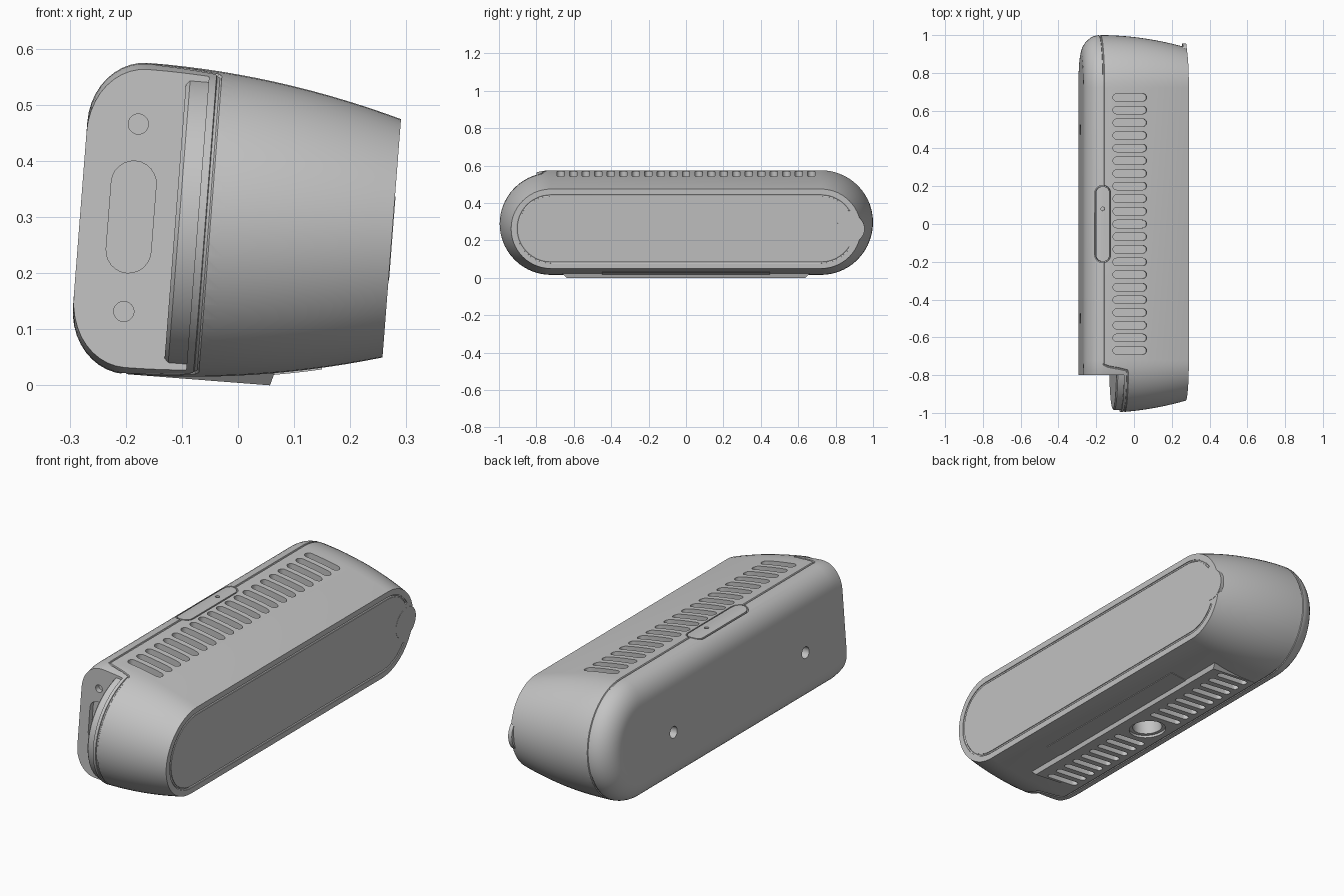
import bpy, bmesh, math
from mathutils import Matrix

cube = bpy.data.objects.get("Cube")
if cube:
    bpy.data.objects.remove(cube, do_unlink=True)

grey = bpy.data.materials.new("light grey plastic")
grey.use_nodes = True
grey.diffuse_color = (0.55, 0.55, 0.55, 1)
grey.node_tree.nodes["Principled BSDF"].inputs["Base Color"].default_value = (0.55, 0.55, 0.55, 1)

# Local frame: x runs forward out of the front plate, z up; tilted into place at the end
TILT = Matrix.Translation((0.274, 0, 0.262)) @ Matrix.Rotation(math.radians(4.44), 4, "Y")
HALF = 0.722      # distance from the middle to each rounded end's centre
SEAM = -0.457     # widest section
BACK = -0.557


def radius(s):
    """Body half height at depth s."""
    if s >= SEAM:
        return 0.278 - 0.065 * ((s - SEAM) / SEAM) ** 2
    k = min(1, (SEAM - s) / (SEAM - BACK))
    return 0.165 + 0.113 * math.sqrt(1 - k * k)


def stadium(c, r, n=28):
    """Outline in y and z, starting at the +y tip."""
    arc = [-math.pi / 2 + math.pi * i / n for i in range(n + 1)]
    right = [(c + r * math.cos(a), r * math.sin(a)) for a in arc]
    left = [(-y, -z) for y, z in right]
    pts = right + left
    return pts[n // 2:] + pts[:n // 2]


def loft(bm, profile, c, place=Matrix(), n=28):
    """Capped loft of stadium rings given as (depth, radius)."""
    new = []
    rings = []
    for s, r in profile:
        ring = [bm.verts.new(place @ Matrix.Translation((s, y, z)).translation)
                for y, z in stadium(c, r, n)]
        rings.append(ring)
        new += ring
    for a, b in zip(rings, rings[1:]):
        for i in range(len(a)):
            j = (i + 1) % len(a)
            bm.faces.new((a[i], a[j], b[j], b[i]))
    bm.faces.new(rings[0])
    bm.faces.new(rings[-1])
    bmesh.ops.remove_doubles(bm, verts=new, dist=1e-5)


def box(bm, x, y, z):
    m = Matrix.Translation([(a + b) / 2 for a, b in (x, y, z)])
    m = m @ Matrix.Diagonal([b - a for a, b in (x, y, z)] + [1])
    return bmesh.ops.create_cube(bm, size=1, matrix=m)["verts"]


def to_object(name, bm):
    bmesh.ops.recalc_face_normals(bm, faces=bm.faces)
    me = bpy.data.meshes.new(name)
    bm.to_mesh(me)
    bm.free()
    ob = bpy.data.objects.new(name, me)
    bpy.context.collection.objects.link(ob)
    return ob


def evaluated_mesh(ob):
    bpy.context.view_layer.update()
    return bpy.data.meshes.new_from_object(ob.evaluated_get(bpy.context.evaluated_depsgraph_get()))


def carve(ob, cutter, op="DIFFERENCE", keep=False):
    mod = ob.modifiers.new("carve", "BOOLEAN")
    mod.operation, mod.solver, mod.object = op, "EXACT", cutter
    me = evaluated_mesh(ob)
    ob.modifiers.clear()
    ob.data = me
    cutter.hide_render = True
    if not keep:
        bpy.data.objects.remove(cutter, do_unlink=True)


def tube(points, thick, closed):
    """Round groove cutter along a path."""
    cu = bpy.data.curves.new("groove", "CURVE")
    cu.dimensions = "3D"
    cu.bevel_depth, cu.bevel_resolution, cu.use_fill_caps = thick, 1, True
    sp = cu.splines.new("POLY")
    sp.points.add(len(points) - 1)
    for p, co in zip(sp.points, points):
        p.co = (*co, 1)
    sp.use_cyclic_u = closed
    ob = bpy.data.objects.new("groove", cu)
    bpy.context.collection.objects.link(ob)
    bm = bmesh.new()
    bm.from_mesh(evaluated_mesh(ob))
    bmesh.ops.remove_doubles(bm, verts=bm.verts, dist=1e-6)
    bpy.data.objects.remove(ob, do_unlink=True)
    return to_object("groove_cutter", bm)


def shell(name, grow=0.0):
    depths = [BACK + (SEAM - BACK) * (1 - math.cos(math.pi / 2 * i / 10)) for i in range(10)]
    depths += [SEAM * (1 - i / 14) for i in range(15)]
    bm = bmesh.new()
    loft(bm, [(s, radius(s) + grow) for s in depths], HALF)
    return to_object(name, bm)


def upright(s, y):
    """Extrude along z, long axis along x."""
    return Matrix(((0, 1, 0, s), (0, 0, 1, y), (1, 0, 0, 0), (0, 0, 0, 1)))


def sideways(s, z):
    """Extrude along y, long axis along z."""
    return Matrix(((0, 0, 1, s), (1, 0, 0, 0), (0, 1, 0, z), (0, 0, 0, 1)))


def along_y(s):
    """Extrude along z, long axis along y."""
    return Matrix(((0, 0, 1, s), (0, 1, 0, 0), (-1, 0, 0, 0), (0, 0, 0, 1)))


body = shell("body")

# Step at the connector end
bm = bmesh.new()
box(bm, (-0.8, -0.347), (-1.2, -0.8), (-0.5, 0.5))
carve(body, to_object("step_cutter", bm))

# Seam line that jogs forward around the connector step
path = []
for y, z in stadium(HALF, 1.0, 80):
    side = HALF if y > 0 else -HALF
    r = radius(SEAM)
    y = side + (y - side) * r
    k = max(0, min(1, (-0.745 - y) / 0.035))
    s = SEAM + (0.128 * k * k * (3 - 2 * k))
    path.append((s, side + (y - side) * radius(s) / r, z * radius(s)))
carve(body, tube(path, 0.005, True))

# Groove around the front plate, open at the tab
path = [(0, y, z) for y, z in stadium(HALF, 0.18) if not (y > HALF and abs(z) < 0.085)]
carve(body, tube(path, 0.006, False))

# Top vents, button recess, rear screw holes and connector recesses
bm = bmesh.new()
for i in range(-10, 11):
    loft(bm, [(0.235, 0.02), (0.33, 0.02)], 0.07, upright(-0.318, i * 0.067), 8)
loft(bm, [(-0.33, 0.042), (-0.235, 0.042)], 0.163, along_y(-0.462), 12)
for y in (-0.5, 0.5):
    loft(bm, [(-0.6, 0.027), (-0.5, 0.027)], 0, Matrix.Translation((0, y, -0.04)), 12)
for z, c, r in ((0.168, 0, 0.018), (0.002, 0.06, 0.04), (-0.167, 0, 0.018)):
    loft(bm, [(-0.9, r), (-0.775, r)], c, sideways(-0.466, z), 12)
carve(body, to_object("recess_cutter", bm))

# Button flush with the top surface
button = shell("top_button")
bm = bmesh.new()
loft(bm, [(-0.33, 0.036), (-0.225, 0.036)], 0.163, along_y(-0.462), 12)
carve(button, to_object("button_outline", bm), "INTERSECT")
bm = bmesh.new()
loft(bm, [(0.26, 0.01), (0.33, 0.01)], 0, upright(-0.462, 0.08), 8)
carve(button, to_object("pin_hole_cutter", bm))

# Inset core seen at the connector step
bm = bmesh.new()
loft(bm, [(-0.387, 0.257), (-0.38, 0.264), (-0.34, 0.264)], HALF)
core = to_object("connector_end_core", bm)
bm = bmesh.new()
box(bm, (-0.8, 0), (-0.76, 1.5), (-0.5, 0.5))
carve(core, to_object("core_cutter", bm))

# Foot: tapered block under the body
bm = bmesh.new()
for v in box(bm, (-0.45, -0.196), (-0.64, 0.64), (-0.278, -0.235)):
    if v.co.z > -0.25:
        v.co.y *= 1.06
        if v.co.x > -0.3:
            v.co.x += 0.012
foot = to_object("foot", bm)

# Bottom vents and stepped mounting socket, through the foot and body
bm = bmesh.new()
for side in (-1, 1):
    for i in range(9):
        loft(bm, [(-0.33, 0.016), (-0.235, 0.016)], 0.07, upright(-0.335, side * (0.13 + 0.06 * i)), 8)
loft(bm, [(-0.33, 0.085), (-0.266, 0.085), (-0.266, 0.068), (-0.16, 0.068)], 0, upright(-0.335, 0), 16)
vents = to_object("bottom_cutter", bm)
carve(body, vents, keep=True)
carve(foot, vents)

# Thin plate in front of the foot
plate = shell("underside_plate", 0.003)
bm = bmesh.new()
box(bm, (-0.19, -0.106), (-0.45, 0.45), (-0.4, -0.225))
carve(plate, to_object("plate_outline", bm), "INTERSECT")

# Pull tab on the front plate
bm = bmesh.new()
loft(bm, [(-0.018, 0.075), (0.001, 0.075)], 0, Matrix.Translation((0, 0.88, 0)), 20)
tab = to_object("front_plate_tab", bm)

# Finish: tilt, colour and shade every part
for ob in (body, button, core, foot, plate, tab):
    ob.data.transform(TILT)
    ob.data.materials.clear()
    ob.data.materials.append(grey)
    for p in ob.data.polygons:
        p.material_index = 0
    bpy.ops.object.select_all(action="DESELECT")
    ob.select_set(True)
    bpy.context.view_layer.objects.active = ob
    bpy.ops.object.shade_smooth_by_angle(angle=math.radians(30))
